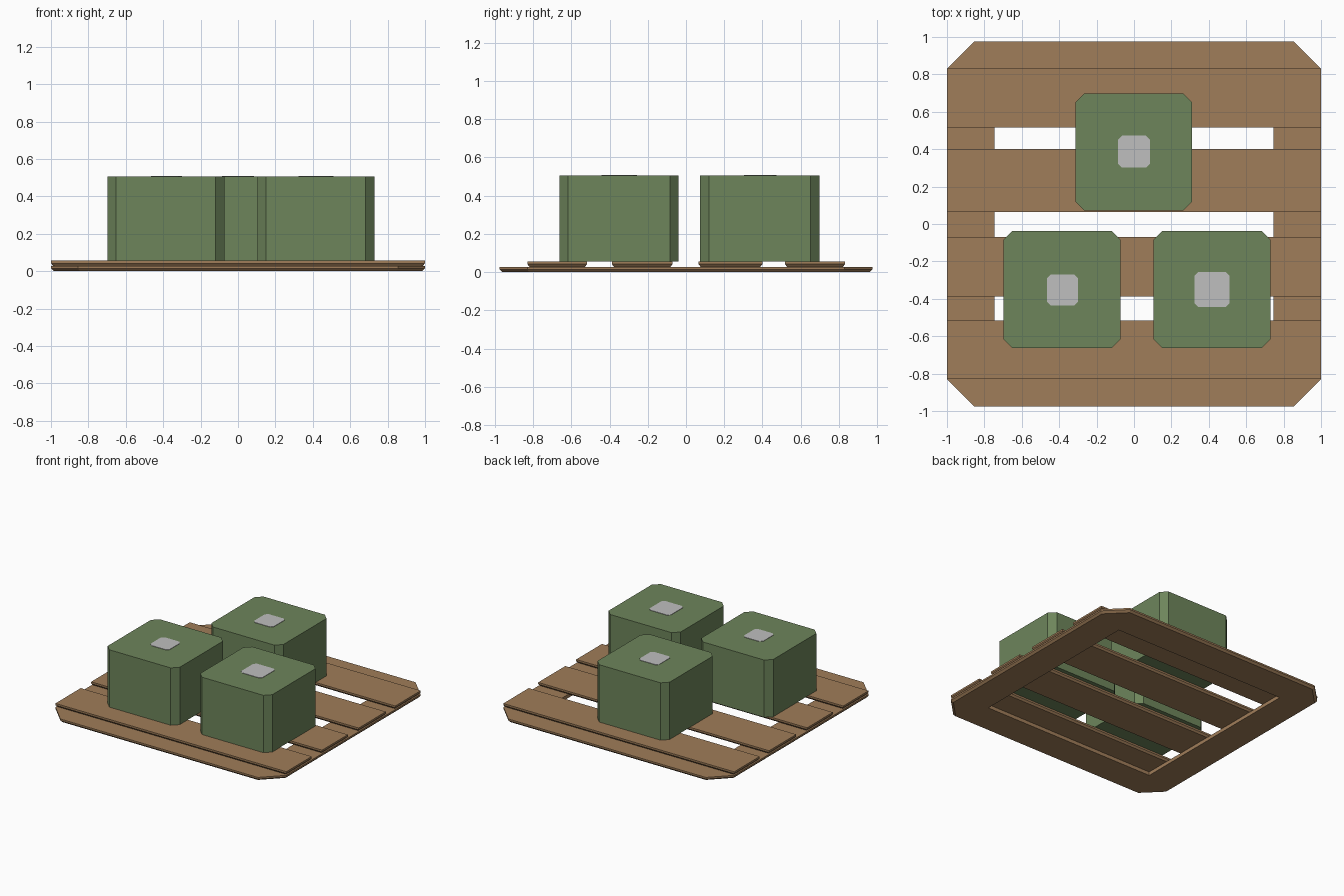
import bpy
import bmesh

old = bpy.data.objects.get("Cube")
if old:
    bpy.data.objects.remove(old)


def material(name, rgb):
    m = bpy.data.materials.new(name)
    m.use_nodes = True
    m.diffuse_color = (*rgb, 1)
    m.node_tree.nodes["Principled BSDF"].inputs["Base Color"].default_value = (*rgb, 1)
    return m


wood = material("brown wood", (0.35, 0.205, 0.1))
green = material("dull green", (0.155, 0.235, 0.105))
grey = material("pale grey", (0.52, 0.52, 0.52))


def outline(half_x, half_y, cut, z):
    """Rectangle with cut corners, counter-clockwise."""
    x, y, a, b = half_x, half_y, half_x - cut, half_y - cut
    return [(a, -y, z), (x, -b, z), (x, b, z), (a, y, z),
            (-a, y, z), (-x, b, z), (-x, -b, z), (-a, -y, z)]


def loft(name, sections, mat, centre=(0, 0), ring=False):
    """Join outlines bottom to top; a ring closes on itself, else it is capped."""
    bm = bmesh.new()
    rows = [[bm.verts.new(p) for p in outline(*s)] for s in sections]
    pairs = list(zip(rows, rows[1:]))
    if ring:
        pairs.append((rows[-1], rows[0]))
    else:
        bm.faces.new(rows[0][::-1])
        bm.faces.new(rows[-1])
    for low, high in pairs:
        for i in range(8):
            j = (i + 1) % 8
            bm.faces.new((low[i], low[j], high[j], high[i]))
    bmesh.ops.remove_doubles(bm, verts=bm.verts, dist=0.0001)
    bmesh.ops.recalc_face_normals(bm, faces=bm.faces)
    mesh = bpy.data.meshes.new(name)
    bm.to_mesh(mesh)
    bm.free()
    mesh.materials.append(mat)
    ob = bpy.data.objects.new(name, mesh)
    ob.location = (*centre, 0)
    bpy.context.collection.objects.link(ob)
    return ob


# Base frame with cut corners and a slight undercut along the outer edge
loft("base_frame", [
    (0.745, 0.72, 0, 0.0),
    (0.985, 0.96, 0.14, 0.0),
    (1.0, 0.975, 0.145, 0.015),
    (1.0, 0.975, 0.145, 0.028),
    (0.745, 0.72, 0, 0.028),
], wood, ring=True)

# Four planks across the frame
for i, (y0, y1) in enumerate([(-0.83, -0.517), (-0.388, -0.07),
                              (0.065, 0.4), (0.517, 0.832)]):
    half = (y1 - y0) / 2
    loft(f"plank_{i + 1}", [
        (0.988, half - 0.012, 0, 0.028),
        (1.0, half, 0, 0.042),
        (1.0, half, 0, 0.056),
    ], wood, (0, (y0 + y1) / 2))

# Three boxes, each with a small plate on its lid
for name, x, y, px, py, plate in [
        ("right", -0.385, -0.35, -0.383, -0.353, 0.083),
        ("left", 0.417, -0.35, 0.417, -0.35, 0.093),
        ("back", -0.002, 0.385, 0, 0.387, 0.085)]:
    loft(f"{name}_box", [(0.312, 0.312, 0.046, 0.056),
                         (0.312, 0.312, 0.046, 0.505)], green, (x, y))
    loft(f"{name}_lid_plate", [(plate, plate, 0.02, 0.504),
                               (plate, plate, 0.02, 0.508)], grey, (px, py))
